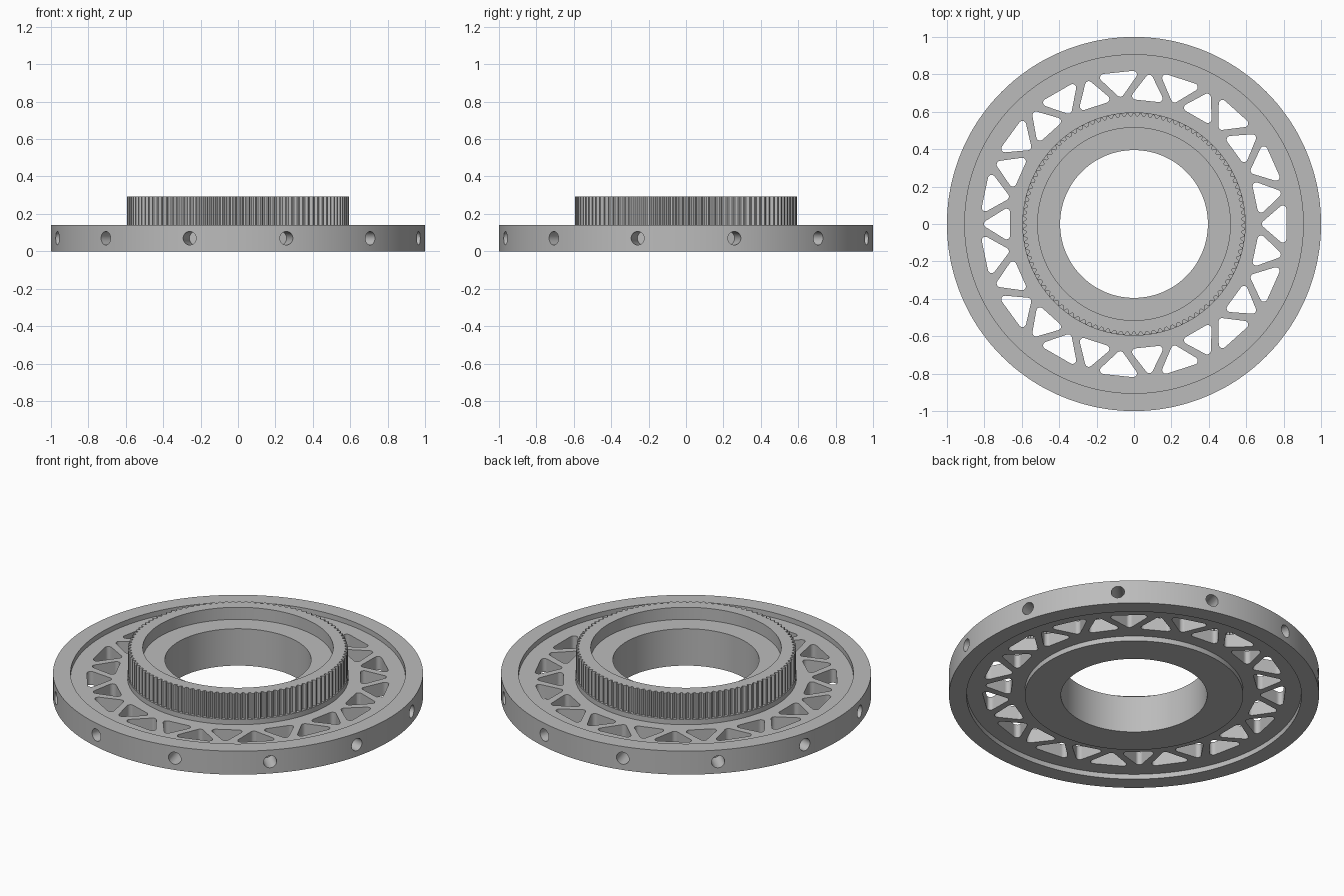
import bpy, bmesh
from math import sin, cos, pi, radians
from mathutils import Matrix, Vector

if "Cube" in bpy.data.objects:
    bpy.data.objects.remove(bpy.data.objects["Cube"], do_unlink=True)

TEETH = 105
STEPS = TEETH * 4
WINDOW_PAIRS = 15
BOLT_HOLES = 12
TIP, ROOT = 0.594, 0.578

grey = bpy.data.materials.new("machined_grey")
grey.use_nodes = True
colour = (0.5, 0.5, 0.5, 1)
grey.diffuse_color = colour
grey.node_tree.nodes["Principled BSDF"].inputs["Base Color"].default_value = colour


def make_object(name, bm):
    bmesh.ops.recalc_face_normals(bm, faces=bm.faces)
    mesh = bpy.data.meshes.new(name)
    bm.to_mesh(mesh)
    bm.free()
    mesh.materials.append(grey)
    obj = bpy.data.objects.new(name, mesh)
    bpy.context.collection.objects.link(obj)
    return obj


# Wheel body: closed cross-section swept round z; None marks the toothed wall
profile = [
    (0.395, 0), (0.59, 0), (0.59, 0.03), (0.905, 0.03), (0.905, 0), (1, 0),
    (1, 0.14), (0.905, 0.14), (0.905, 0.11), (0.597, 0.11), (0.597, 0.14),
    (None, 0.14), (None, 0.292), (0.515, 0.292), (0.515, 0.22), (0.395, 0.22),
]
bm = bmesh.new()
rings = []
for i in range(STEPS):
    a = 2 * pi * (i + 0.5) / STEPS
    tooth = TIP if i % 4 < 2 else ROOT
    rings.append([bm.verts.new(((r or tooth) * cos(a), (r or tooth) * sin(a), z))
                  for r, z in profile])
for i, ring in enumerate(rings):
    following = rings[(i + 1) % STEPS]
    for j in range(len(profile)):
        k = (j + 1) % len(profile)
        bm.faces.new((ring[j], following[j], following[k], ring[k]))
wheel = make_object("toothed_wheel", bm)


# Cutter helpers
def add_window(bm, centres, angle, fillet=0.02):
    """Rounded triangle prism; centres are the fillet centres, anticlockwise."""
    outline = []
    for i, c in enumerate(centres):
        c = Vector(c)
        before = c - Vector(centres[i - 1])
        after = Vector(centres[(i + 1) % 3]) - c
        turn = before.angle_signed(after)
        normal = Vector((before.y, -before.x)).normalized() * fillet
        for s in range(7):
            outline.append(c + Matrix.Rotation(-turn * s / 6, 2) @ normal)
    spin = Matrix.Rotation(angle, 3, 'Z')
    low = [bm.verts.new(spin @ Vector((p.x, p.y, -0.1))) for p in outline]
    face = bm.faces.new(low)
    top = bmesh.ops.extrude_face_region(bm, geom=[face])["geom"]
    bmesh.ops.translate(bm, vec=(0, 0, 0.3),
                        verts=[v for v in top if isinstance(v, bmesh.types.BMVert)])


cut = bmesh.new()

# Truss windows alternate between wide outside and wide inside
pitch = 2 * pi / WINDOW_PAIRS
for i in range(WINDOW_PAIRS):
    add_window(cut, [(0.704, 0), (0.795, -0.079), (0.795, 0.079)], i * pitch)
    add_window(cut, [(0.782, 0), (0.682, 0.062), (0.682, -0.062)], (i + 0.5) * pitch)

# Blind radial holes in the rim
for i in range(BOLT_HOLES):
    a = radians(15) + 2 * pi * i / BOLT_HOLES
    place = (Matrix.Rotation(a, 4, 'Z') @ Matrix.Translation((0.97, 0, 0.07))
             @ Matrix.Rotation(pi / 2, 4, 'Y'))
    bmesh.ops.create_cone(cut, cap_ends=True, segments=32, radius1=0.036,
                          radius2=0.036, depth=0.2, matrix=place)
cutter = make_object("window_cutter", cut)
cutter.hide_render = True

# Cut the openings, keep the result and drop the cutter
cutting = wheel.modifiers.new("openings", 'BOOLEAN')
cutting.operation = 'DIFFERENCE'
cutting.solver = 'EXACT'
cutting.object = cutter
bpy.context.view_layer.update()
graph = bpy.context.evaluated_depsgraph_get()
finished = bpy.data.meshes.new_from_object(wheel.evaluated_get(graph))
wheel.modifiers.clear()
wheel.data = finished
bpy.data.objects.remove(cutter, do_unlink=True)

# Smooth round walls, crisp edges
for obj in bpy.context.selected_objects:
    obj.select_set(False)
wheel.select_set(True)
bpy.context.view_layer.objects.active = wheel
bpy.ops.object.shade_smooth_by_angle(angle=radians(30))
